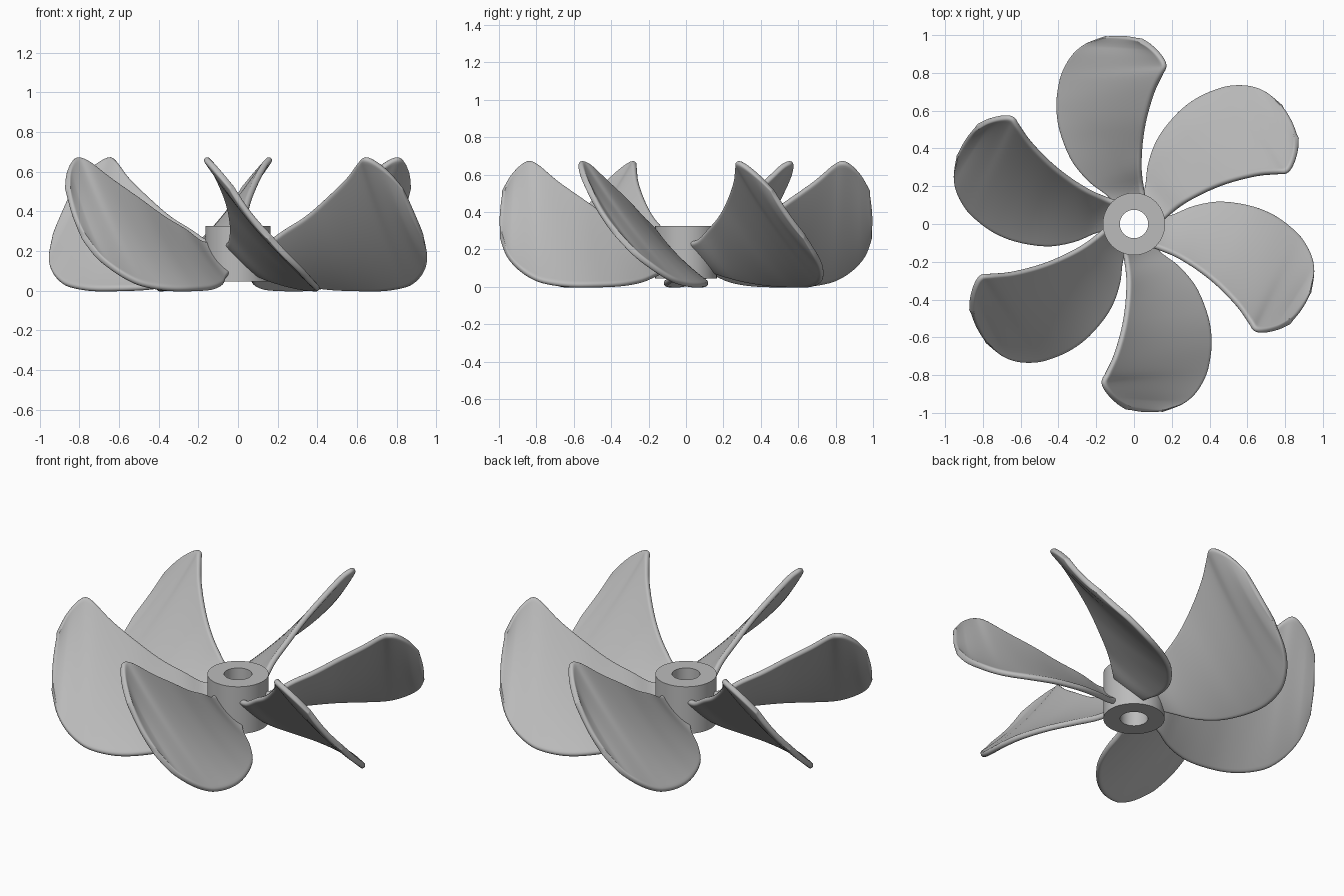
import bpy, bmesh
from math import sqrt, sin, cos, pi, radians
from mathutils import Vector

if "Cube" in bpy.data.objects:
    bpy.data.objects.remove(bpy.data.objects["Cube"])

metal = bpy.data.materials.new("grey metal")
metal.use_nodes = True
GREY = (0.5, 0.5, 0.5, 1)
metal.diffuse_color = GREY
metal.node_tree.nodes["Principled BSDF"].inputs["Base Color"].default_value = GREY

BLADES, ROWS, COLS = 6, 60, 32
HALF = 0.016      # half of the blade thickness
SAG = 0.025       # hollow of the blade across its chord

# Blade edges from the hub to the tip, paired station by station
trailing = [(-.06, -.12, .24), (-.045, -.2, .25), (-.035, -.3, .31), (-.04, -.42, .375),
            (-.06, -.55, .465), (-.1, -.69, .565), (-.145, -.79, .65), (-.165, -.84, .67),
            (-.14, -.89, .645), (-.09, -.94, .59), (-.03, -.977, .52)]
leading = [(.09, -.1, .09), (.15, -.16, .06), (.24, -.23, .03), (.33, -.34, .01),
           (.39, -.49, .003), (.408, -.62, .003), (.395, -.74, .018), (.37, -.82, .045),
           (.32, -.9, .1), (.25, -.957, .17), (.16, -.99, .27)]


def along(points, t):
    """Smooth curve through the points, t from 0 to 1."""
    p = [Vector(q) for q in points]
    n = len(p) - 1
    i = min(int(t * n), n - 1)
    f = t * n - i
    a, b, c, d = p[max(i - 1, 0)], p[i], p[i + 1], p[min(i + 2, n)]
    return b + f / 2 * (c - a + f * (2 * a - 5 * b + 4 * c - d + f * (3 * (b - c) + d - a)))


def finish(name, bm):
    bmesh.ops.recalc_face_normals(bm, faces=bm.faces)
    mesh = bpy.data.meshes.new(name)
    bm.to_mesh(mesh)
    bm.free()
    mesh.materials.append(metal)
    return link(name, mesh)


def link(name, mesh):
    obj = bpy.data.objects.new(name, mesh)
    bpy.context.collection.objects.link(obj)
    return obj


def smooth(obj, angle):
    bpy.ops.object.select_all(action="DESELECT")
    obj.select_set(True)
    bpy.context.view_layer.objects.active = obj
    bpy.ops.object.shade_smooth_by_angle(angle=radians(angle))


def blade_mesh():
    # Middle surface, with rows and columns crowded towards the rims
    rows = [sin(pi / 2 * i / ROWS) for i in range(ROWS + 1)]
    cols = [(1 - cos(pi * j / COLS)) / 2 for j in range(COLS + 1)]
    grid = []
    for t in rows:
        a, b = along(trailing, t), along(leading, t)
        hollow = Vector((-.7, 0, -.7)) * SAG * min(1, (b - a).length / .6)
        bulge = Vector((0, -.012, 0)) * t ** 30
        grid.append([a.lerp(b, u) + (hollow + bulge) * 4 * u * (1 - u) for u in cols])

    # Two skins that meet in a rounded rim
    bm = bmesh.new()
    skins = {1: [], -1: []}
    for i, row in enumerate(grid):
        for side in skins:
            skins[side].append([])
        for j, p in enumerate(row):
            span = grid[min(i + 1, ROWS)][j] - grid[max(i - 1, 0)][j]
            chord = row[min(j + 1, COLS)] - row[max(j - 1, 0)]
            normal = span.cross(chord).normalized()
            gap = min((p - row[0]).length, (p - row[-1]).length, (p - grid[-1][j]).length)
            x = min(1, gap / HALF)
            h = HALF * sqrt(x * (2 - x))
            for side in skins:
                skins[side][i].append(bm.verts.new(p + normal * h * side))
    for skin in skins.values():
        for i in range(ROWS):
            for j in range(COLS):
                bm.faces.new((skin[i][j], skin[i][j + 1], skin[i + 1][j + 1], skin[i + 1][j]))
    bmesh.ops.remove_doubles(bm, verts=bm.verts, dist=.0003)
    return finish("blade_1", bm)


# Blades around the hub
first = blade_mesh()
smooth(first, 80)
for k in range(1, BLADES):
    link(f"blade_{k + 1}", first.data).rotation_euler.z = k * 2 * pi / BLADES

# Hub: a ring turned from its rectangular section
bm = bmesh.new()
section = [(.075, .045), (.165, .045), (.165, .325), (.075, .325)]
verts = [bm.verts.new((r, 0, z)) for r, z in section]
edges = [bm.edges.new((verts[i], verts[(i + 1) % 4])) for i in range(4)]
bmesh.ops.spin(bm, geom=verts + edges, axis=(0, 0, 1), cent=(0, 0, 0),
               angle=2 * pi, steps=64, use_merge=True)
bmesh.ops.remove_doubles(bm, verts=bm.verts, dist=.0001)
smooth(finish("hub", bm), 30)
